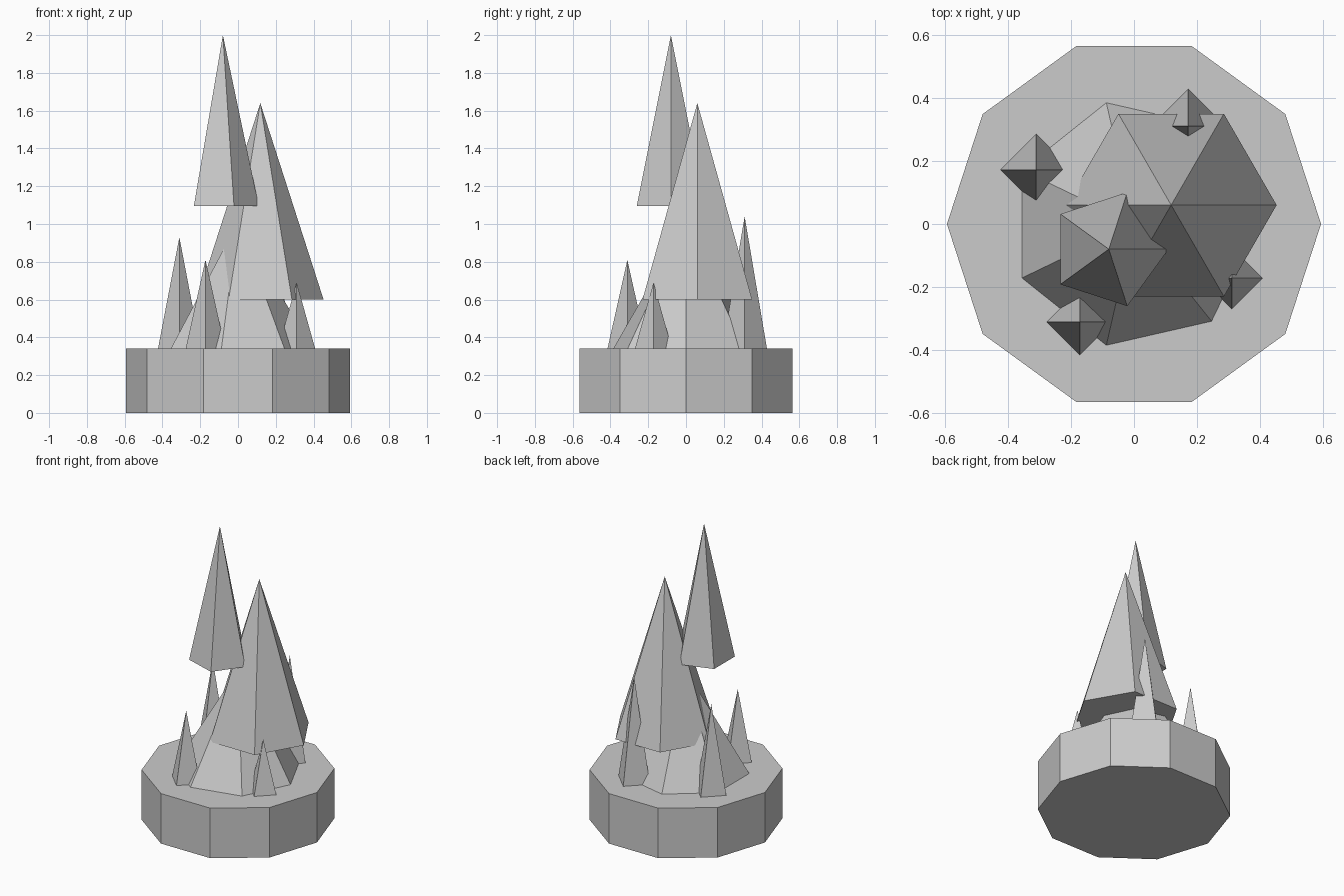
import bpy
from math import cos, sin, pi, radians

if "Cube" in bpy.data.objects:
    bpy.data.objects.remove(bpy.data.objects["Cube"])


def ring(sides, r, x, y, z):
    return [(x + r * cos(2 * pi * i / sides), y + r * sin(2 * pi * i / sides), z)
            for i in range(sides)]


def make(name, verts, faces):
    me = bpy.data.meshes.new(name)
    me.from_pydata(verts, [], faces)
    me.update()
    ob = bpy.data.objects.new(name, me)
    bpy.context.collection.objects.link(ob)
    return ob


def prism(name, sides, r, z0, z1):
    n = sides
    verts = ring(n, r, 0, 0, z0) + ring(n, r, 0, 0, z1)
    faces = [(i, (i + 1) % n, n + (i + 1) % n, n + i) for i in range(n)]
    faces += [tuple(reversed(range(n))), tuple(range(n, 2 * n))]
    return make(name, verts, faces)


def spike(name, sides, r, x, y, z0, z1):
    n = sides
    verts = ring(n, r, x, y, z0) + [(x, y, z1)]
    faces = [(i, (i + 1) % n, n) for i in range(n)]
    faces.append(tuple(reversed(range(n))))
    return make(name, verts, faces)


# Round stone base
prism("base", 10, 0.594, 0, 0.34)

# Three stacked main spikes
spike("lower_spike", 7, 0.395, 0, 0, 0.34, 1.01)
spike("middle_spike", 6, 0.335, 0.118, 0.06, 0.60, 1.64)
spike("top_spike", 5, 0.19, -0.08, -0.08, 1.095, 2.0)

# Ring of small spikes, shrinking around the base
small = [(0.098, 0.69), (0.118, 1.04), (0.113, 0.93), (0.105, 0.81)]
for i, (r, top) in enumerate(small):
    a = radians(-29 + 90 * i)
    spike(f"small_spike_{i + 1}", 4, r, 0.355 * cos(a), 0.355 * sin(a), 0.34, top)
